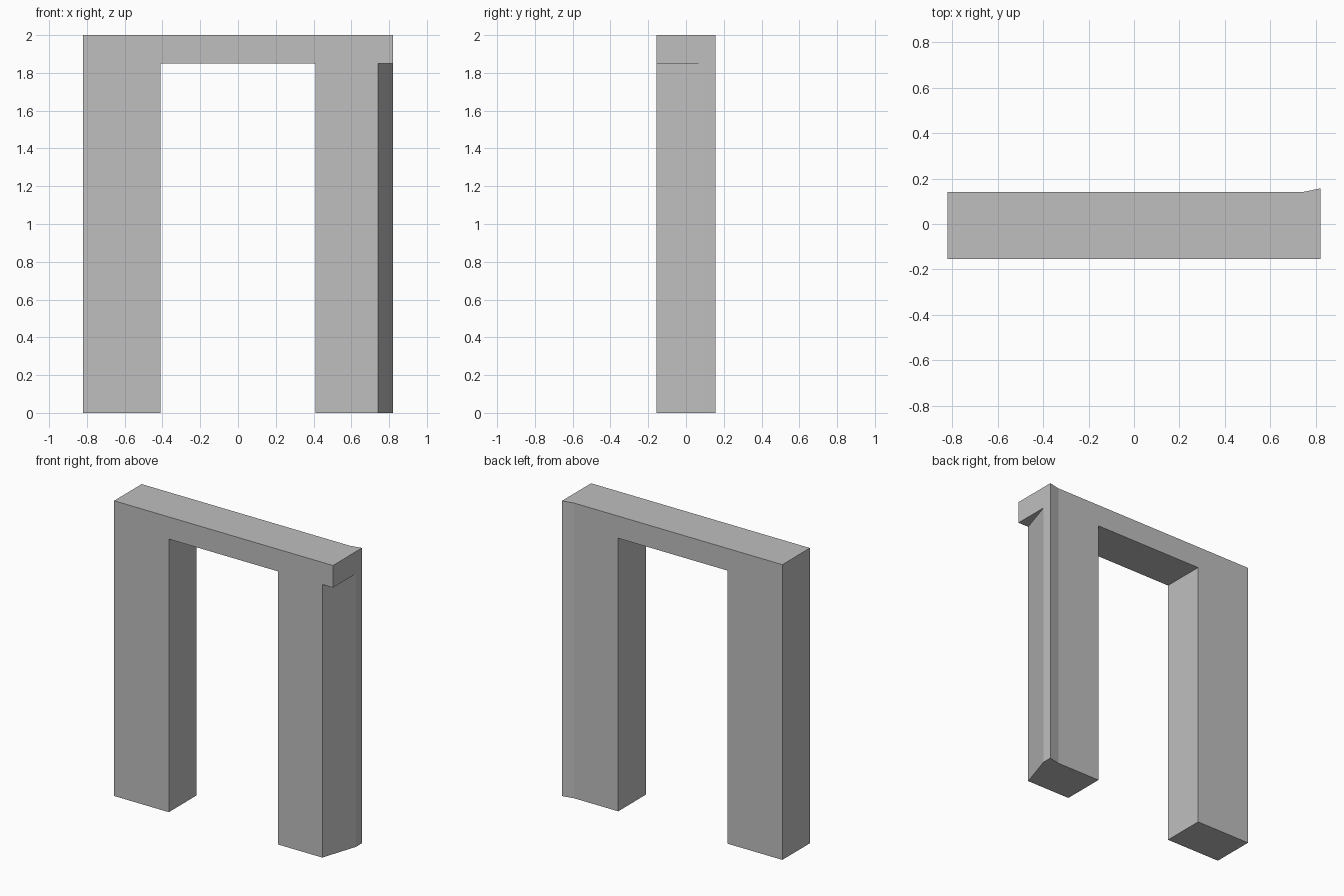
import bpy
import bmesh

cube = bpy.data.objects.get("Cube")
if cube:
    bpy.data.objects.remove(cube, do_unlink=True)

WIDTH, HEIGHT, LINTEL = 0.82, 2.0, 1.85
FRONT, BACK, FLARE = -0.155, 0.14, 0.157
DOOR, BEND = 0.41, 0.74

GREY = (0.52, 0.52, 0.52, 1.0)
stone = bpy.data.materials.new("plain grey")
stone.use_nodes = True
stone.diffuse_color = GREY
stone.node_tree.nodes["Principled BSDF"].inputs["Base Color"].default_value = GREY


def prism(name, footprint, bottom, top):
    """Extrude a plan outline straight up."""
    bm = bmesh.new()
    base = bm.faces.new([bm.verts.new((x, y, bottom)) for x, y in footprint])
    result = bmesh.ops.extrude_face_region(bm, geom=[base])
    raised = [v for v in result["geom"] if isinstance(v, bmesh.types.BMVert)]
    bmesh.ops.translate(bm, verts=raised, vec=(0, 0, top - bottom))
    bmesh.ops.recalc_face_normals(bm, faces=bm.faces)
    mesh = bpy.data.meshes.new(name)
    bm.to_mesh(mesh)
    bm.free()
    mesh.materials.append(stone)
    obj = bpy.data.objects.new(name, mesh)
    bpy.context.collection.objects.link(obj)
    return obj


def carve(target, cutter):
    """Subtract a cutter, then discard it."""
    cutter.hide_render = True
    mod = target.modifiers.new("carve", "BOOLEAN")
    mod.operation = "DIFFERENCE"
    mod.solver = "EXACT"
    mod.object = cutter
    bpy.context.view_layer.objects.active = target
    bpy.ops.object.modifier_apply(modifier=mod.name)
    bpy.data.objects.remove(cutter, do_unlink=True)


# Wall block, flared at the back left corner
frame = prism("door_frame", [
    (-WIDTH, FRONT), (WIDTH, FRONT), (WIDTH, FLARE),
    (BEND, BACK), (-WIDTH, BACK)], 0, HEIGHT)

# Doorway opening
carve(frame, prism("doorway_cutter", [
    (-DOOR, -1), (DOOR, -1), (DOOR, 1), (-DOOR, 1)], -1, LINTEL))

# Slanted outer side of the left post, below the lintel
slope = (WIDTH - BEND) / (0.09 - FRONT)
reach = 0.1
carve(frame, prism("slant_cutter", [
    (BEND - slope * reach, FRONT - reach), (1, FRONT - reach),
    (1, 0.09 + (1 - WIDTH) / slope)], -1, LINTEL))
